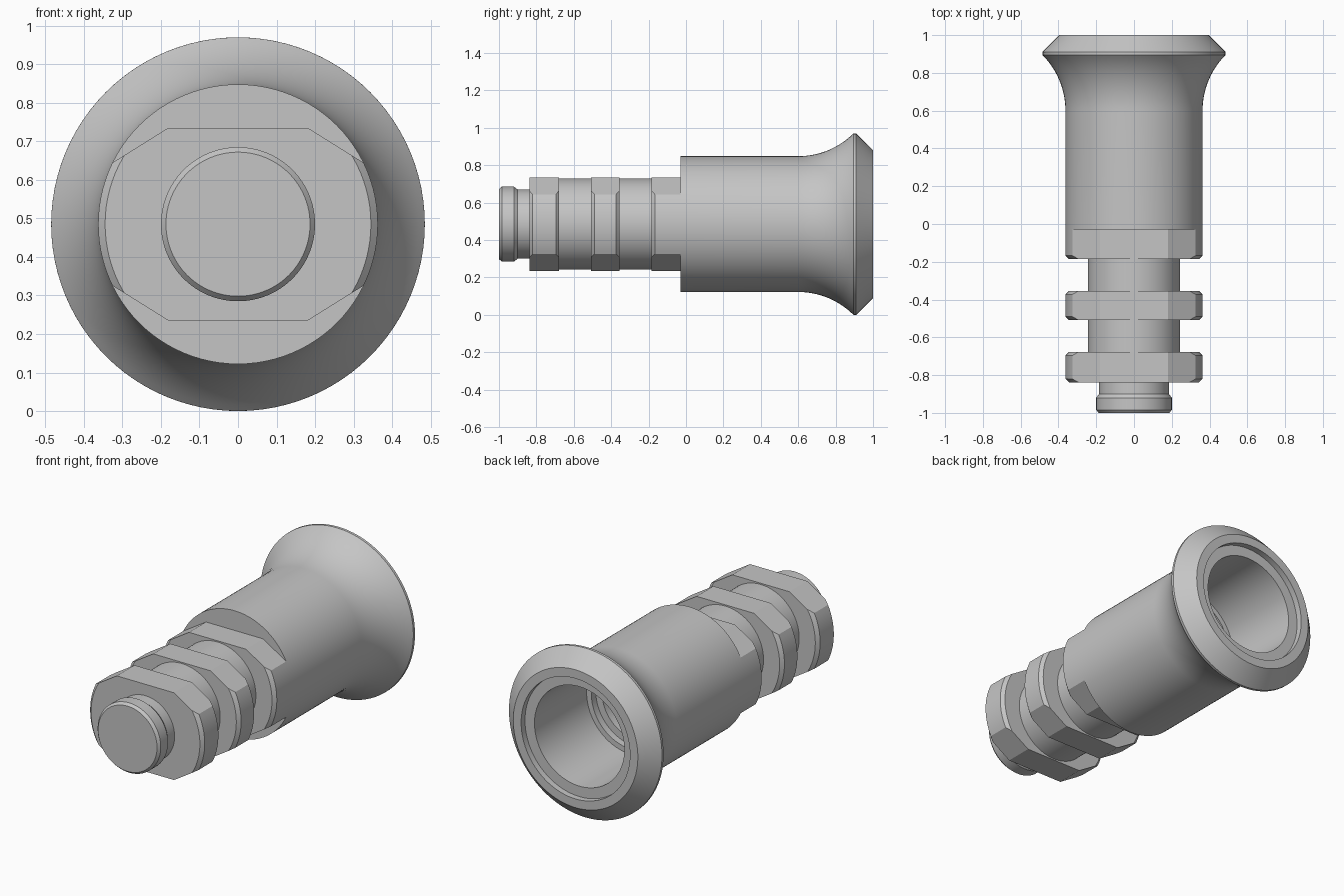
import bpy, bmesh, math
from mathutils import Vector

AXIS_Z = 0.485      # height of the common axis
RADIUS = 0.363      # barrel and nut radius

if "Cube" in bpy.data.objects:
    bpy.data.objects.remove(bpy.data.objects["Cube"])

steel = bpy.data.materials.new("grey steel")
steel.use_nodes = True
colour = (0.56, 0.56, 0.56, 1)
steel.diffuse_color = colour
steel.node_tree.nodes["Principled BSDF"].inputs["Base Color"].default_value = colour


def lathe(profile, steps=96):
    """Spin (y, radius) points round the y axis."""
    bm = bmesh.new()
    verts = [bm.verts.new((r, y, 0)) for y, r in profile]
    edges = [bm.edges.new(pair) for pair in zip(verts, verts[1:])]
    bmesh.ops.spin(bm, geom=verts + edges, cent=(0, 0, 0), axis=(0, 1, 0),
                   angle=math.tau, steps=steps)
    bmesh.ops.remove_doubles(bm, verts=bm.verts, dist=0.0001)
    return bm


def finish(bm, name):
    bmesh.ops.recalc_face_normals(bm, faces=bm.faces)
    mesh = bpy.data.meshes.new(name)
    bm.to_mesh(mesh)
    bm.free()
    mesh.materials.append(steel)
    obj = bpy.data.objects.new(name, mesh)
    bpy.context.collection.objects.link(obj)
    obj.location.z = AXIS_Z
    bpy.ops.object.select_all(action='DESELECT')
    obj.select_set(True)
    bpy.context.view_layer.objects.active = obj
    bpy.ops.object.shade_smooth_by_angle(angle=math.radians(25))


def nut(name, front, back, back_chamfer=True):
    """Chamfered disc with flats sliced off above, below and at the corners."""
    c = 0.018
    profile = [(front, 0), (front, RADIUS - c), (front + c, RADIUS)]
    if back_chamfer:
        profile += [(back - c, RADIUS), (back, RADIUS - c), (back, 0)]
    else:
        profile += [(back, RADIUS), (back, 0)]
    bm = lathe(profile)
    for degrees, distance in ((90, 0.25), (58, 0.308), (122, 0.308)):
        for side in (1, -1):
            a = math.radians(degrees)
            normal = Vector((math.cos(a), 0, math.sin(a))) * side
            cut = bmesh.ops.bisect_plane(
                bm, geom=bm.verts[:] + bm.edges[:] + bm.faces[:],
                plane_co=normal * distance, plane_no=normal, clear_outer=True)
            rim = [e for e in cut["geom_cut"]
                   if isinstance(e, bmesh.types.BMEdge) and e.is_boundary]
            bmesh.ops.contextual_create(bm, geom=rim)
    finish(bm, name)


# Barrel: straight body, concave flare, bevelled rim and stepped bore
flare_radius = 0.418
sweep = math.asin(0.295 / flare_radius)
flare = [(0.6 + flare_radius * math.sin(sweep * i / 14),
          RADIUS + flare_radius * (1 - math.cos(sweep * i / 14))) for i in range(15)]
barrel = [(-0.03, 0), (-0.03, RADIUS)] + flare + [
    (0.91, 0.485), (1, 0.395), (1, 0.345), (0.965, 0.345), (0.965, 0.285),
    (0.5, 0.28), (0.5, 0.25), (0.46, 0.25), (0.46, 0.21), (0.3, 0.21), (0.3, 0)]
finish(lathe(barrel), "flared_barrel")

# Shaft with a grooved, chamfered tip
shaft = [(-1, 0), (-1, 0.187), (-0.985, 0.2), (-0.92, 0.2), (-0.9, 0.185),
         (-0.8, 0.185), (-0.8, 0.243), (-0.03, 0.243), (-0.03, 0)]
finish(lathe(shaft), "shaft")

# Nuts and the flatted collar of the barrel
nut("front_nut", -0.838, -0.678)
nut("middle_nut", -0.508, -0.355)
nut("barrel_collar", -0.185, -0.03, back_chamfer=False)
